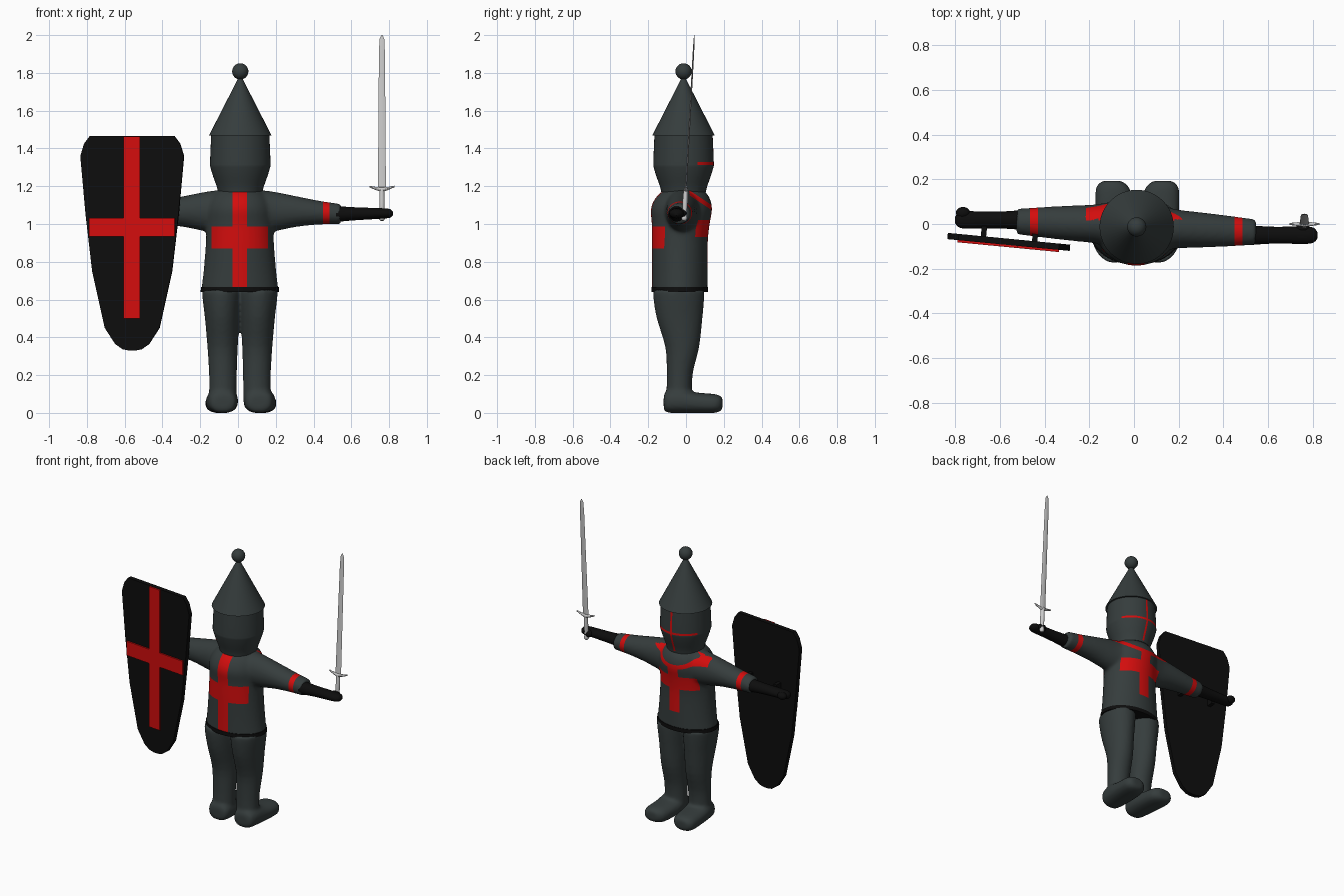
import bpy, bmesh, math
from mathutils import Vector, Matrix

if "Cube" in bpy.data.objects:
    bpy.data.objects.remove(bpy.data.objects["Cube"])


def material(name, rgb):
    m = bpy.data.materials.new(name)
    m.diffuse_color = (*rgb, 1)
    m.use_nodes = True
    m.node_tree.nodes["Principled BSDF"].inputs["Base Color"].default_value = m.diffuse_color
    return m


GREY = material("slate grey", (0.036, 0.046, 0.046))
RED = material("red", (0.65, 0.004, 0.004))
BLACK = material("black", (0.004, 0.004, 0.004))
STEEL = material("steel", (0.6, 0.6, 0.6))


def finish(name, bm, mats, angle=40):
    bmesh.ops.recalc_face_normals(bm, faces=bm.faces)
    me = bpy.data.meshes.new(name)
    bm.to_mesh(me)
    bm.free()
    ob = bpy.data.objects.new(name, me)
    bpy.context.collection.objects.link(ob)
    for m in mats:
        me.materials.append(m)
    me.shade_smooth()
    if angle:
        me.set_sharp_from_angle(angle=math.radians(angle))
    return ob


def curve_rings(rings, n):
    """Catmull-Rom interpolation between profile rings."""
    out = []
    for i in range(len(rings) - 1):
        p = [rings[max(0, min(len(rings) - 1, i + k))] for k in (-1, 0, 1, 2)]
        for s in range(n):
            t = s / n
            out.append([0.5 * (2 * b + (c - a) * t + (2 * a - 5 * b + 4 * c - d) * t * t
                        + (3 * b - a - 3 * c + d) * t ** 3) for a, b, c, d in zip(*p)])
    return out + [list(rings[-1])]


def loft(bm, axis, rings, segs=32, p=2.0, n=1):
    """Closed tube through rings (position, centre1, centre2, radius1, radius2)."""
    loops = []
    for a, c1, c2, r1, r2 in curve_rings(rings, n):
        loop = []
        for k in range(segs):
            t = 2 * math.pi * k / segs
            c, s = math.cos(t), math.sin(t)
            u = c1 + r1 * math.copysign(abs(c) ** (2 / p), c)
            v = c2 + r2 * math.copysign(abs(s) ** (2 / p), s)
            loop.append(bm.verts.new({'x': (a, u, v), 'y': (u, a, v), 'z': (u, v, a)}[axis]))
        loops.append(loop)
    for A, B in zip(loops, loops[1:]):
        for k in range(segs):
            j = (k + 1) % segs
            bm.faces.new((A[k], A[j], B[j], B[k]))
    bm.faces.new(loops[0])
    bm.faces.new(loops[-1])


def ball(bm, co, r):
    bmesh.ops.create_uvsphere(bm, u_segments=24, v_segments=14, radius=1,
                              matrix=Matrix.Translation(co) @ Matrix.Diagonal((*r, 1)))


def fuse(ob, voxel=0.011, smooth=5):
    """Blend overlapping tubes into one smooth skin; returns a bmesh."""
    m = ob.modifiers.new("fuse", 'REMESH')
    m.mode, m.voxel_size = 'VOXEL', voxel
    m = ob.modifiers.new("soften", 'SMOOTH')
    m.factor, m.iterations = 0.5, smooth
    dg = bpy.context.evaluated_depsgraph_get()
    me = bpy.data.meshes.new_from_object(ob.evaluated_get(dg))
    bm = bmesh.new()
    bm.from_mesh(me)
    bpy.data.objects.remove(ob)
    bpy.data.meshes.remove(me)
    return bm


def paint(bm, cuts, rule):
    """Cut the skin along planes, then colour faces by a rule on their centre."""
    for co, no in cuts:
        bmesh.ops.bisect_plane(bm, geom=bm.verts[:] + bm.edges[:] + bm.faces[:],
                               plane_co=co, plane_no=no)
    for f in bm.faces:
        f.material_index = 1 if rule(f.calc_center_median()) else 0


CX = 0.01
SIDES = ((1, -0.015, -0.04), (-1, -0.005, 0.03))   # side, arm y, arm y slope

# tunic with sleeves
bm = bmesh.new()
loft(bm, 'z', [(0.645, CX, -.033, .205, .147), (0.75, CX, -.033, .192, .147),
               (0.9, CX, -.033, .18, .148), (1.0, CX, -.028, .178, .153),
               (1.08, CX, -.024, .178, .162), (1.14, CX, -.018, .155, .142),
               (1.18, CX, -.012, .115, .105)], 48, n=3)
for s, y0, k in SIDES:
    loft(bm, 'x', [(CX + s * d, y0 + k * d, z, ry, rz) for d, z, ry, rz in
                   ((.03, 1.065, .1, .11), (.12, 1.068, .098, .11), (.19, 1.066, .086, .103),
                    (.3, 1.066, .078, .081), (.42, 1.06, .068, .063), (.536, 1.053, .057, .053))], n=3)
bm = fuse(finish("tunic_base", bm, [GREY]))
collar = Vector((0, 0.67, 1)).normalized()
collar_d = 1.18 / math.sqrt(1 + 0.67 ** 2)
X, Z = Vector((1, 0, 0)), Vector((0, 0, 1))
cuts = [(X * (CX + v), X) for v in (-.475, -.44, -.15, -.038, .038, .15, .44, .475)]
cuts += [(Z * v, Z) for v in (.77, .87, .93, .987, 1.02)]
cuts += [(collar * (collar_d + v), collar) for v in (-.013, .009)]


def tunic_red(c):
    x, e = abs(c.x - CX), c.dot(collar) - collar_d
    if .44 < x < .475:                                   # sleeve bands
        return True
    if c.y < -.03:                                       # cross behind
        return (x < .038 and c.z > .65) or (x < .15 and .87 < c.z < .987)
    if c.y > .02 and x < .225 and -.013 < e < .009:      # collar line
        return True
    return c.y > 0 and e < 0 and ((x < .038 and c.z > .77) or (x < .15 and .93 < c.z < 1.02))


paint(bm, cuts, tunic_red)
finish("tunic", bm, [GREY, RED], 0)

# belt
bm = bmesh.new()
loft(bm, 'z', [(.64, CX, -.033, .208, .15), (.666, CX, -.033, .206, .15)], 64)
finish("belt", bm, [BLACK])

# trousers and boots
bm = bmesh.new()
for s in (1, -1):
    loft(bm, 'z', [(z, CX + s * d, cy, rx, ry) for z, d, cy, rx, ry in
                   ((.07, .092, -.035, .075, .07), (.13, .09, -.036, .073, .067),
                    (.22, .09, -.032, .074, .07), (.35, .092, -.02, .08, .09),
                    (.5, .095, -.034, .09, .121), (.6, .097, -.038, .1, .134),
                    (.65, .098, -.038, .103, .136))], n=3)
    loft(bm, 'y', [(y, CX + .005 + s * d, z, rx, rz) for y, d, z, rx, rz in
                   ((-.118, .095, .055, .045, .035), (-.1, .096, .06, .07, .058),
                    (-.03, .098, .064, .083, .065), (.05, .102, .054, .084, .055),
                    (.14, .108, .05, .08, .051), (.175, .112, .05, .066, .044),
                    (.193, .114, .05, .04, .03))], p=2.4, n=3)
finish("trousers", fuse(finish("trousers_base", bm, [GREY]), smooth=4), [GREY], 0)

# gloves
for name, s, y, thumb in (("right_glove", 1, -.05, (.755, -.02, 1.056)),
                          ("left_glove", -1, .018, (-.765, .05, 1.06))):
    bm = bmesh.new()
    loft(bm, 'x', [(CX + s * d, y, z, ry, rz) for d, z, ry, rz in
                   ((.51, 1.053, .044, .042), (.6, 1.054, .038, .035), (.68, 1.055, .038, .031),
                    (.76, 1.056, .039, .027), (.795, 1.056, .032, .023), (.81, 1.056, .014, .01))],
         20, n=3)
    ball(bm, thumb, (.032, .026, .024))
    finish(name, bm, [BLACK])

# helmet with painted visor lines
HX, HY = .012, -.013
bm = bmesh.new()
loft(bm, 'z', [(z, HX, HY, r, r) for z, r in
               ((1.17, .118), (1.2, .125), (1.25, .143), (1.3, .158), (1.33, .16), (1.47, .154))],
     48, n=2)
paint(bm, [(X * (HX + v), X) for v in (-.007, .007)] + [(Z * v, Z) for v in (1.313, 1.327)]
      + [(Vector((0, .06, 0)), Vector((0, 1, 0)))],
      lambda c: 1.18 < c.z < 1.465 and ((c.y > .06 and abs(c.x - HX) < .007)
                                        or (c.y > .06 and 1.313 < c.z < 1.327)))
finish("helmet", bm, [GREY, RED])
bm = bmesh.new()
loft(bm, 'z', [(1.468, HX, HY, .166, .166), (1.785, HX, HY, .004, .004)], 48)
finish("helmet_cone", bm, [GREY])
bm = bmesh.new()
ball(bm, (HX, HY, 1.808), (.043,) * 3)
finish("helmet_ball", bm, [GREY])


# shield, tilted slightly about the vertical
def plate(name, outline, y0, y1, mat):
    bm = bmesh.new()
    f = bm.faces.new([bm.verts.new((x, y0, z)) for x, z in outline])
    ext = bmesh.ops.extrude_face_region(bm, geom=[f])["geom"]
    bmesh.ops.translate(bm, vec=(0, y1 - y0, 0),
                        verts=[v for v in ext if isinstance(v, bmesh.types.BMVert)])
    ob = finish(name, bm, [mat], 30)
    ob.location = (-.56, -.08, 0)
    ob.rotation_euler.z = math.radians(-5.5)
    return ob


half = [(.225, 1.465), (.255, 1.425), (.275, 1.36), (.245, 1.05), (.212, .75),
        (.145, .45), (.09, .365), (.05, .337), (.015, .33)]
half[3] = (.247, 1.05)
plate("shield", half + [(-x, z) for x, z in reversed(half)], -.014, .014, BLACK)
w, a, lo, hi = .043, .228, .935, 1.032
plate("shield_cross", [(-w, .5), (w, .5), (w, lo), (a, lo), (a, hi), (w, hi), (w, 1.463),
                       (-w, 1.463), (-w, hi), (-a, hi), (-a, lo), (-w, lo)], -.0238, -.014, RED)
for i, x in enumerate((-.115, .115)):
    plate(f"shield_strap_{i + 1}", [(x - .012, 1.02), (x + .012, 1.02), (x + .012, 1.09),
                                    (x - .012, 1.09)], .01, .06, BLACK)

# sword
parts = {
    "sword_blade": ('z', [(0, 0, 0, .021, .005), (.7, 0, 0, .016, .004),
                          (.785, 0, 0, .013, .003), (.806, 0, 0, .003, .001)], 4),
    "sword_guard": ('x', [(-.067, 0, .004, .004, .004), (-.035, 0, -.006, .008, .008),
                          (0, 0, -.012, .012, .012), (.035, 0, -.006, .008, .008),
                          (.067, 0, .004, .004, .004)], 12),
    "sword_grip": ('z', [(-.178, 0, 0, .009, .009), (-.165, 0, 0, .016, .016),
                         (-.14, 0, 0, .012, .012), (-.08, 0, 0, .014, .014),
                         (-.01, 0, 0, .012, .012)], 16),
}
for name, (axis, rings, segs) in parts.items():
    bm = bmesh.new()
    loft(bm, axis, rings, segs, n=1 if segs == 4 else 3)
    ob = finish(name, bm, [STEEL], 30)
    ob.location = (.762, 0, 1.195)
    ob.rotation_euler.x = -.055
